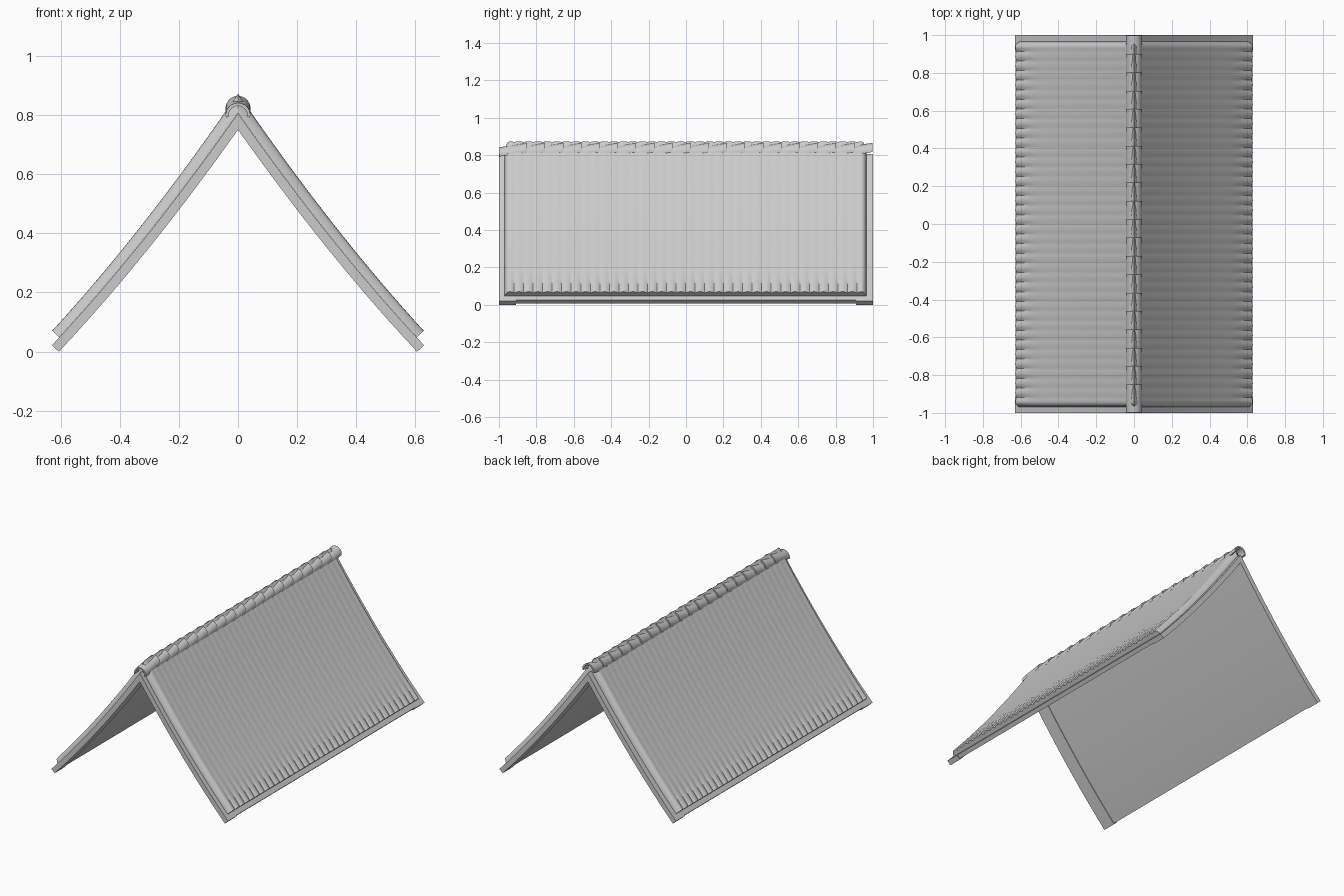
import bpy, bmesh, math

if "Cube" in bpy.data.objects:
    bpy.data.objects.remove(bpy.data.objects["Cube"])


def roof_point(t, d):
    """Point on the sagging roof line at x = t, pushed out by d along the normal."""
    z, m = 0.807 - 1.43 * t + 0.29 * t * t, 1.43 - 0.58 * t
    n = math.hypot(1, m)
    if t == 0:                                  # mitre at the ridge
        return 0, z + d * n
    return t + d * m / n, z + d / n


def finish(bm, name, angle=35):
    bmesh.ops.recalc_face_normals(bm, faces=bm.faces)
    me = bpy.data.meshes.new(name)
    bm.to_mesh(me)
    bm.free()
    ob = bpy.data.objects.new(name, me)
    bpy.context.collection.objects.link(ob)
    bpy.context.view_layer.objects.active = ob
    ob.select_set(True)
    bpy.ops.object.shade_smooth_by_angle(angle=math.radians(angle))
    ob.select_set(False)
    return ob


def slab(name, side, ts, ys, top, bottom):
    """Closed curved slab between two offset functions of (t, y)."""
    bm = bmesh.new()

    def layer(f):
        rows = []
        for t in ts:
            row = []
            for y in ys:
                x, z = roof_point(t, f(t, y))
                row.append(bm.verts.new((side * x, y, z)))
            rows.append(row)
        return rows

    a, b = layer(top), layer(bottom)
    nt, ny = len(ts), len(ys)
    for i in range(nt - 1):
        for j in range(ny - 1):
            for g in (a, b):
                bm.faces.new((g[i][j], g[i + 1][j], g[i + 1][j + 1], g[i][j + 1]))
        for j in (0, ny - 1):
            bm.faces.new((a[i][j], a[i + 1][j], b[i + 1][j], b[i][j]))
    for j in range(ny - 1):
        for i in (0, nt - 1):
            bm.faces.new((a[i][j], a[i][j + 1], b[i][j + 1], b[i][j]))
    return finish(bm, name)


def steps(end, n=12):
    return [0] + [0.05 + (end - 0.05) * i / n for i in range(n + 1)]


Y0, Y1, WAVES, ROUND = -0.97, 0.965, 38, 0.03


def tile_height(t, y):
    # rounded verge at both ends, ripples growing into scallops at the eave
    h = 0.038 - 0.005 * t / 0.605
    k = max(0, (t - 0.5) / 0.105)
    phase = (y - Y0) / (Y1 - Y0) * WAVES * math.pi
    h -= (0.0015 + 0.009 * k) * (1 - abs(math.sin(phase)))
    e = min(y - Y0, Y1 - y)
    if e < ROUND:
        h -= ROUND - math.sqrt(max(0, ROUND ** 2 - (ROUND - e) ** 2))
    return max(h, 0.003)


tile_ys = [Y0 + (Y1 - Y0) * i / (WAVES * 6) for i in range(WAVES * 6 + 1)]
for side, label in ((1, "right"), (-1, "left")):
    # tiled covering
    slab("tile_covering_" + label, side, steps(0.605, 16), tile_ys,
         tile_height, lambda t, y: 0.0005)
    # boarding under the tiles
    slab("roof_boarding_" + label, side, steps(0.627), [-0.92, 0.92],
         lambda t, y: 0.0, lambda t, y: -0.027)
    # gable boards at both ends
    for ya, yb, end in ((-1, -0.91, "front"), (0.91, 1, "back")):
        slab(f"gable_board_{end}_{label}", side, steps(0.63), [ya, yb],
             lambda t, y: 0.0, lambda t, y: -0.032)


# overlapping half-round ridge tiles
def ridge_tile(i):
    y0 = -0.998 + i * 0.0972
    bm = bmesh.new()
    rings = []
    for y, top in ((y0, 0.842), (y0 + 0.148, 0.866)):
        for r in (0.042, 0.032):
            ring = []
            for k in range(13):
                a = math.radians(-10 + 200 * k / 12)
                ring.append(bm.verts.new((r * math.cos(a), y, top - 0.042 + r * math.sin(a))))
            rings.append(ring)
    o0, i0, o1, i1 = rings
    for p, q in ((o0, o1), (i0, i1), (o0, i0), (o1, i1)):
        for k in range(12):
            bm.faces.new((p[k], p[k + 1], q[k + 1], q[k]))
    for k in (0, 12):
        bm.faces.new((o0[k], o1[k], i1[k], i0[k]))
    finish(bm, f"ridge_tile_{i + 1:02d}")


for i in range(20):
    ridge_tile(i)
